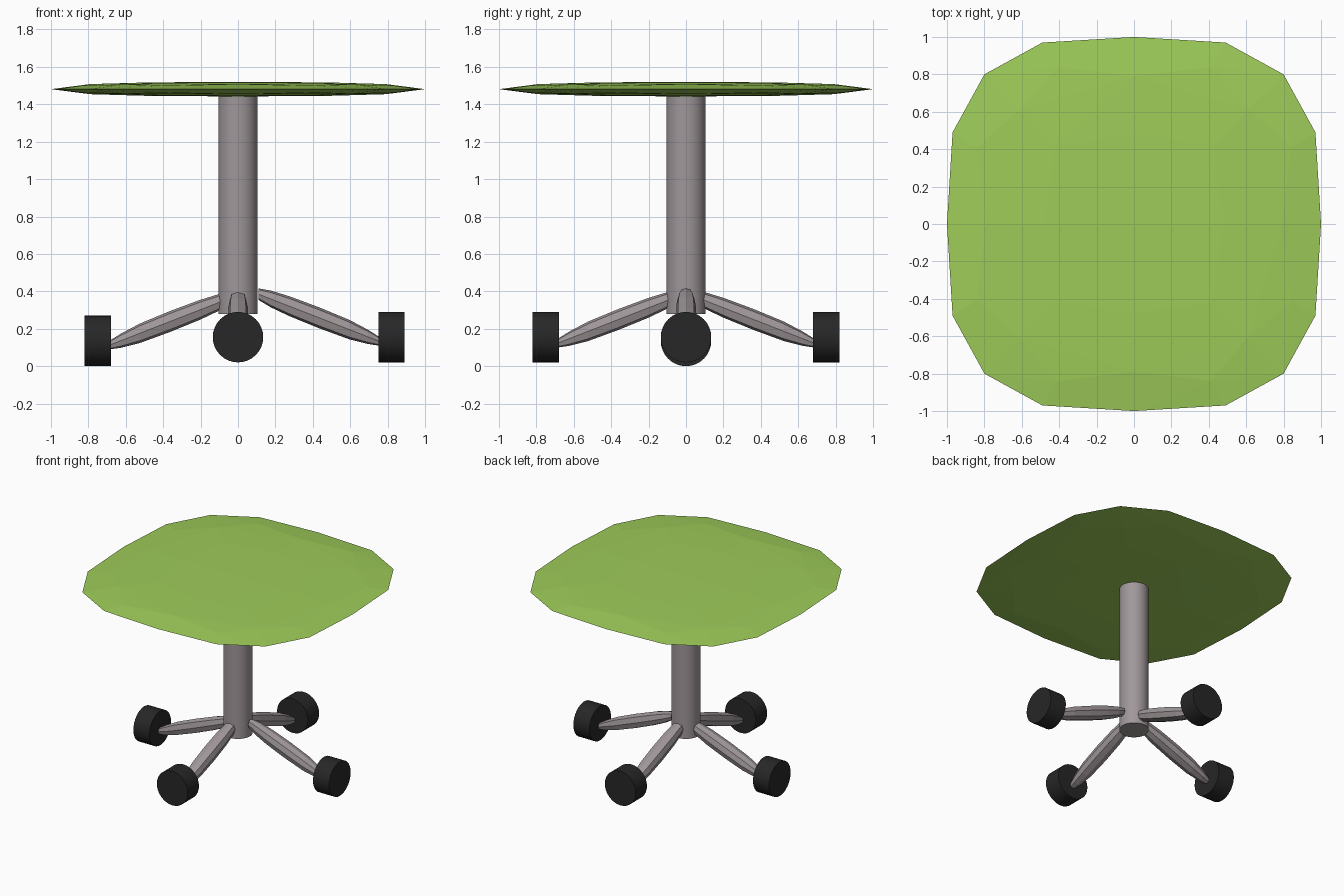
import bpy, bmesh, math
from mathutils import Matrix, Vector

if "Cube" in bpy.data.objects:
    bpy.data.objects.remove(bpy.data.objects["Cube"])


def material(name, col):
    m = bpy.data.materials.new(name)
    m.diffuse_color = (*col, 1)
    m.use_nodes = True
    m.node_tree.nodes["Principled BSDF"].inputs["Base Color"].default_value = m.diffuse_color
    return m


GREEN = material("green", (0.34, 0.60, 0.10))
METAL = material("metal", (0.35, 0.31, 0.32))
BLACK = material("rubber", (0.02, 0.02, 0.02))


def add_object(name, bm, mat):
    bmesh.ops.recalc_face_normals(bm, faces=bm.faces)
    me = bpy.data.meshes.new(name)
    bm.to_mesh(me)
    bm.free()
    me.materials.append(mat)
    ob = bpy.data.objects.new(name, me)
    bpy.context.collection.objects.link(ob)
    return ob


def cylinder(name, radius, depth, loc, mat, rot=(0, 0, 0)):
    bpy.ops.mesh.primitive_cylinder_add(vertices=32, radius=radius, depth=depth,
                                        location=loc, rotation=rot)
    ob = bpy.context.object
    ob.name = name
    ob.data.materials.append(mat)
    bpy.ops.object.shade_smooth_by_angle(angle=math.radians(30))


# Seat: thin faceted cushion, the hull of one eighth mirrored to all sides
bm = bmesh.new()
eighth = [(1, 0, 0), (.97, .49, 0), (.8, .8, 0), (.79, 0, .027), (.84, .41, .018),
          (.61, .61, .025), (.48, 0, .036), (.42, .42, .033), (0, 0, .039)]
pts = set()
for x, y, z in eighth:
    for a, b in ((x, y), (y, x)):
        for sx in (-1, 1):
            for sy in (-1, 1):
                for sz in (-1, 1):
                    pts.add((sx * a + 0.0, sy * b + 0.0, 1.481 + sz * z))
for p in pts:
    bm.verts.new(p)
hull = bmesh.ops.convex_hull(bm, input=bm.verts)
bmesh.ops.delete(bm, geom=[v for v in bm.verts if not v.link_faces], context='VERTS')
add_object("seat", bm, GREEN)

# Central post
cylinder("post", 0.105, 1.19, (0, 0, 0.875), METAL)

# Leg: eight-sided spindle; each station is (position along leg, thickness)
STATIONS = [(-1, .55), (-.8, .8), (-.49, .95), (0, 1), (.49, .93), (.8, .68), (1, .4)]


def leg(name, angle, shift):
    bm = bmesh.new()
    rings = []
    for u, s in STATIONS:
        x = .365 + .325 * u
        z = .238 - .39 * (x - .365)
        ring = []
        for i in range(8):
            a = i * math.pi / 4
            r = .056 * s * (1.08 if i % 2 else 1)
            ring.append(bm.verts.new((x, r * math.cos(a), z + r * math.sin(a))))
        rings.append(ring)
    for a, b in zip(rings, rings[1:]):
        for i in range(8):
            j = (i + 1) % 8
            bm.faces.new((a[i], a[j], b[j], b[i]))
    bm.faces.new(rings[0])
    bm.faces.new(rings[-1])
    bm.transform(Matrix.Rotation(angle, 4, 'Z') @ Matrix.Translation(shift))
    add_object(name, bm, METAL)


# Four legs with wheels; the right one sits slightly further out, the left slightly lower
for side, turns, out, up in (("right", 0, .07, .02), ("back", 1, 0, .01),
                             ("left", 2, 0, 0), ("front", 3, 0, .01)):
    ang = turns * math.pi / 2
    leg(side + "_leg", ang, Vector((out, 0, up)))
    d = .75 + out
    wheel_z = .135 if side == "left" else .155
    cylinder(side + "_wheel", .135, .14,
             (d * math.cos(ang), d * math.sin(ang), wheel_z), BLACK,
             (0, math.pi / 2, ang))
